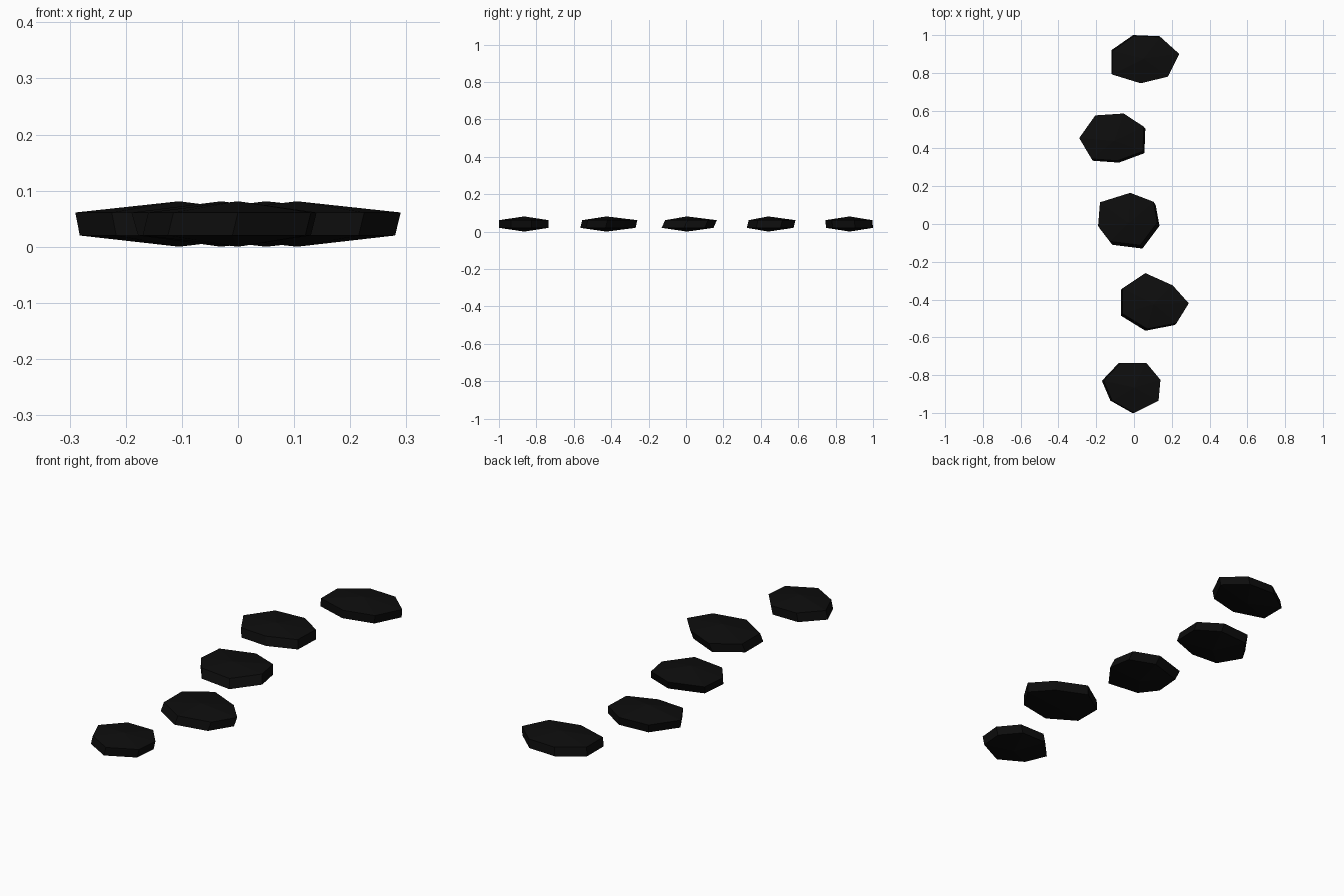
import bpy, bmesh
from mathutils import Vector

if "Cube" in bpy.data.objects:
    bpy.data.objects.remove(bpy.data.objects["Cube"])

# One near-black stone colour
mat = bpy.data.materials.new("dark stone")
mat.diffuse_color = (0.004, 0.004, 0.004, 1)
mat.use_nodes = True
mat.node_tree.nodes["Principled BSDF"].inputs["Base Color"].default_value = mat.diffuse_color


def stone(name, centre, outline, shift):
    """Seven-sided flattened stone: upper and lower rings, each closed by a low cone."""
    c = Vector(centre)
    d = Vector(shift)
    bm = bmesh.new()
    upper, lower = [], []
    for p in outline:
        p = Vector(p)
        # the ring that leans outward keeps the outline, the other is pulled in
        lean = (p - c).normalized().dot(d)
        t = p - d * (1 if lean > 0 else 0)
        b = p + d * (1 if lean <= 0 else 0)
        upper.append(bm.verts.new((t.x, t.y, 0.061)))
        lower.append(bm.verts.new((b.x, b.y, 0.02)))
    top = bm.verts.new((c.x, c.y, 0.081))
    bottom = bm.verts.new((c.x, c.y, 0.0))
    n = len(outline)
    for i in range(n):
        j = (i + 1) % n
        bm.faces.new((upper[i], upper[j], top))
        bm.faces.new((lower[j], lower[i], bottom))
        bm.faces.new((lower[i], lower[j], upper[j], upper[i]))
    bmesh.ops.recalc_face_normals(bm, faces=bm.faces)
    mesh = bpy.data.meshes.new(name)
    bm.to_mesh(mesh)
    bm.free()
    mesh.materials.append(mat)
    ob = bpy.data.objects.new(name, mesh)
    bpy.context.collection.objects.link(ob)


# Path of five stepping stones, back to front
stone("stone_back", (0.05, 0.875),
      [(-.12, .92), (-.005, 1.0), (.14, .99), (.24, .9), (.18, .78), (.035, .745), (-.12, .795)],
      (-.006, .004))
stone("stone_mid_back", (-0.105, 0.44),
      [(-.29, .455), (-.205, .575), (-.055, .585), (.06, .505), (.055, .375), (-.08, .325), (-.225, .345)],
      (.008, -.01))
stone("stone_middle", (-0.03, 0.005),
      [(-.18, .115), (-.02, .165), (.115, .1), (.135, -.01), (.045, -.13), (-.115, -.11), (-.19, -.01)],
      (.012, -.018))
stone("stone_mid_front", (0.105, -0.425),
      [(-.07, -.35), (.06, -.26), (.205, -.325), (.29, -.42), (.215, -.535), (.06, -.565), (-.07, -.485)],
      (-.01, -.01))
stone("stone_front", (0.0, -0.865),
      [(-.17, -.83), (-.08, -.735), (.065, -.735), (.14, -.825), (.13, -.935), (0, -1.0), (-.125, -.935)],
      (-.01, 0))
